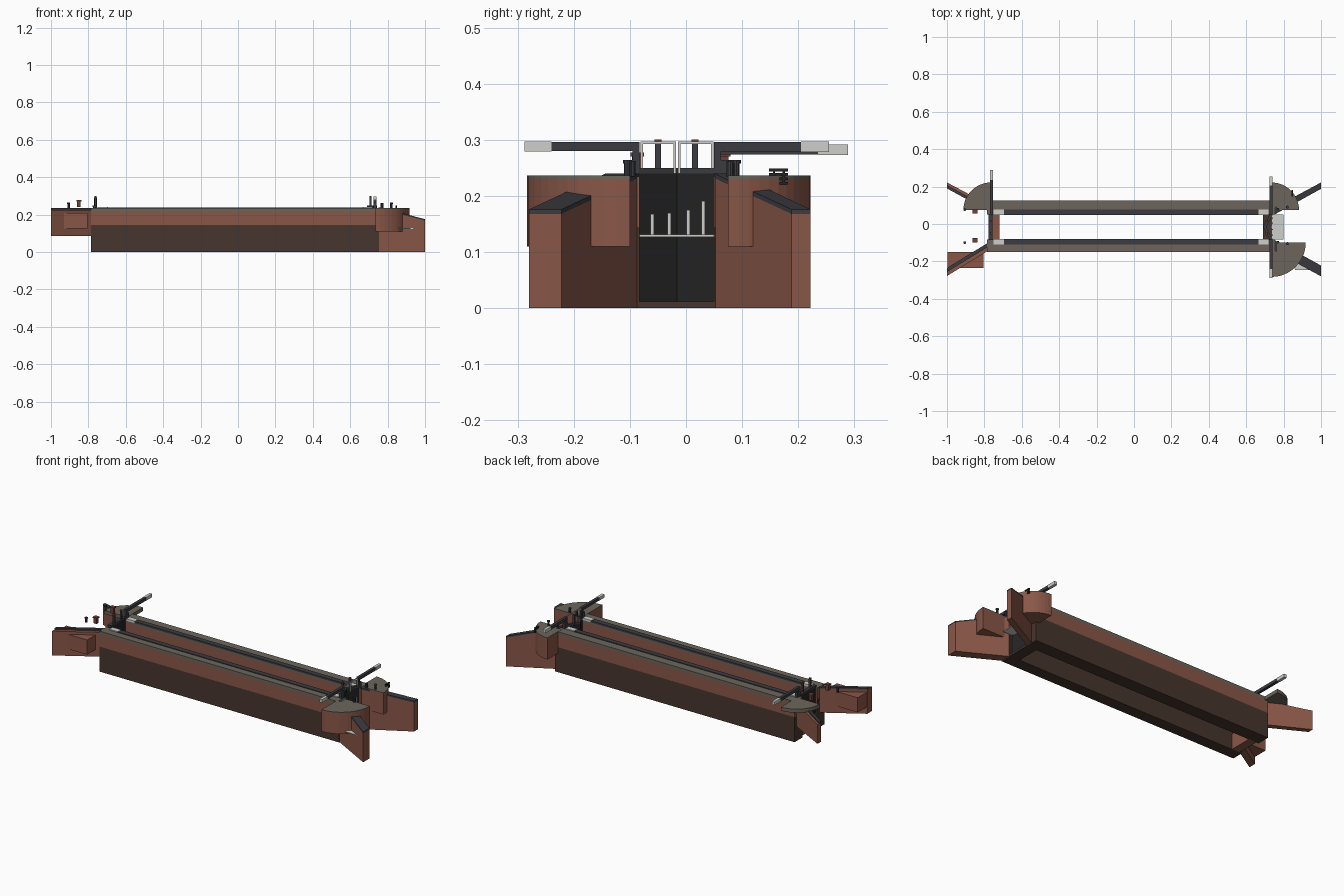
import bpy, bmesh, math
from mathutils import Vector

if "Cube" in bpy.data.objects:
    bpy.data.objects.remove(bpy.data.objects["Cube"], do_unlink=True)


def material(name, r, g, b):
    m = bpy.data.materials.new(name)
    m.use_nodes = True
    m.diffuse_color = (r, g, b, 1)
    node = next(n for n in m.node_tree.nodes if n.type == 'BSDF_PRINCIPLED')
    node.inputs["Base Color"].default_value = (r, g, b, 1)
    return m


BRICK = material("brick", 0.25, 0.095, 0.064)
DAMP = material("damp brick", 0.062, 0.036, 0.026)
PAVING = material("paving", 0.15, 0.13, 0.105)
COPING = material("dark coping", 0.045, 0.046, 0.053)
BLACK = material("black timber", 0.017, 0.017, 0.017)
WHITE = material("pale grey", 0.62, 0.62, 0.6)
RUST = material("rust red", 0.16, 0.05, 0.035)


def finish(name, bm, mat):
    bmesh.ops.recalc_face_normals(bm, faces=bm.faces)
    mesh = bpy.data.meshes.new(name)
    bm.to_mesh(mesh)
    bm.free()
    mesh.materials.append(mat)
    ob = bpy.data.objects.new(name, mesh)
    bpy.context.collection.objects.link(ob)
    return ob


def prism(name, outline, bottom, tops, mat):
    """Plan outline raised from bottom to one height, or one per corner."""
    if not isinstance(tops, (list, tuple)):
        tops = [tops] * len(outline)
    bottoms = bottom if isinstance(bottom, (list, tuple)) else [bottom] * len(outline)
    bm = bmesh.new()
    low = [bm.verts.new((x, y, z)) for (x, y), z in zip(outline, bottoms)]
    high = [bm.verts.new((x, y, z)) for (x, y), z in zip(outline, tops)]
    bm.faces.new(low)
    bm.faces.new(high)
    n = len(outline)
    for i in range(n):
        j = (i + 1) % n
        bm.faces.new((low[i], low[j], high[j], high[i]))
    return finish(name, bm, mat)


def box(name, x, y, z, mat):
    return prism(name, [(x[0], y[0]), (x[1], y[0]), (x[1], y[1]), (x[0], y[1])], z[0], z[1], mat)


def post(name, x, y, z, radius, mat, sides=10):
    ring = [(x + radius * math.cos(math.tau * i / sides),
             y + radius * math.sin(math.tau * i / sides)) for i in range(sides)]
    return prism(name, ring, z[0], z[1], mat)


def quadrant(name, cx, cy, radius, sx, sy, z, mat):
    arc = [(cx + sx * radius * math.cos(math.pi / 2 * i / 12),
            cy + sy * radius * math.sin(math.pi / 2 * i / 12)) for i in range(13)]
    return prism(name, [(cx, cy)] + arc, z[0], z[1], mat)


TOP = 0.235
MID = -0.016   # centre line of the chamber

# Chamber walls, with paving, coping and pale end stones
for side, inner, outer in (("front", -0.083, -0.15), ("back", 0.05, 0.125)):
    s = 1 if outer > 0 else -1
    span = sorted((inner, outer))
    length = (-0.785, 0.755)
    box(side + "_wall_base", length, span, (0, 0.145), DAMP)
    box(side + "_wall", length, span, (0.145, 0.217), BRICK)
    box(side + "_wall_paving", length, span, (0.217, TOP), PAVING)
    lip = sorted((inner - s * 0.003, inner + s * 0.027))
    box(side + "_coping", (-0.70, 0.67), lip, (0.229, 0.239), COPING)
    for end, x in (("left", (0.665, 0.72)), ("right", (-0.75, -0.695))):
        box(f"{side}_{end}_end_stone", x, lip, (0.229, 0.2405), WHITE)

# Lower wing walls, falling towards their outer ends
for side, a, b, c, d in (("front", -0.085, -0.143, -0.222, -0.28),
                         ("back", 0.05, 0.088, 0.188, 0.222)):
    plan = [(0.75, a), (1.0, c), (1.0, d), (0.75, b)]
    tops = [0.232, 0.168, 0.168, 0.232]
    prism(side + "_lower_wing", plan, 0, tops, BRICK)
    prism(side + "_lower_wing_coping", plan, tops, [z + 0.008 for z in tops], COPING)

# Upper wing walls, founded higher up
for side, a, b, c, d, end in (("front", -0.10, -0.143, -0.235, -0.278, 0.226),
                              ("back", 0.07, 0.105, 0.19, 0.222, 0.195)):
    plan = [(-0.78, a), (-1.0, c), (-1.0, d), (-0.78, b)]
    tops = [0.226, end, end, 0.226]
    prism(side + "_upper_wing", plan, 0.085, tops, BRICK)
    middle = (a + b) / 2 - a
    cap = [(-0.78, a), (-1.0, c), (-1.0, c + middle), (-0.78, a + middle)]
    prism(side + "_upper_wing_coping", cap, tops, [z + 0.009 for z in tops], COPING)
box("buttress_block", (-0.998, -0.805), (-0.235, -0.15), (0.125, 0.21), BRICK)

# Quadrant platforms swept by the balance beams
for name, cx, cy, r, sx, sy, base in (("front_lower", 0.735, -0.10, 0.183, 1, -1, 0.11),
                                      ("back_lower", 0.735, 0.075, 0.147, 1, 1, 0.11),
                                      ("back_upper", -0.765, 0.075, 0.147, -1, 1, 0.215)):
    quadrant(name + "_quadrant", cx, cy, r, sx, sy, (base, 0.23), BRICK if base < 0.2 else PAVING)
    quadrant(name + "_quadrant_paving", cx, cy, r, sx, sy, (0.23, 0.236), PAVING)

# Lower mitre gate: two leaves meeting in a V, with sill and top rail
box("lower_sill", (0.69, 0.755), (-0.085, 0.052), (0, 0.012), DAMP)
for side, y in (("front", -0.084), ("back", 0.052)):
    leaf = [(0.69, MID), (0.725, y), (0.742, y), (0.707, MID)]
    prism(side + "_lower_leaf", leaf, 0.012, 0.24, BLACK)
    prism(side + "_lower_leaf_cap", leaf, 0.24, 0.25, COPING)

# Upper gate above its breast wall
box("breast_wall", (-0.77, -0.72), (-0.085, 0.052), (0, 0.09), BRICK)
box("upper_leaf", (-0.775, -0.758), (-0.086, 0.053), (0.09, 0.24), BLACK)
box("upper_leaf_cap", (-0.777, -0.756), (-0.086, 0.053), (0.24, 0.249), COPING)


# Balance beams with pale tips and upright heel posts
def balance_beam(name, x, start, joint, tip, z):
    width = (x - 0.008, x + 0.008)
    box(name + "_beam", width, sorted((start, joint)), z, COPING)
    box(name + "_beam_tip", (x - 0.0085, x + 0.0085), sorted((joint, tip)),
        (z[0] - 0.001, z[1] + 0.001), WHITE)
    s = 1 if tip > 0 else -1
    box(name + "_heel_post", width, sorted((start, start + s * 0.012)), (TOP, z[1]), COPING)
    box(name + "_heel_bracket", width, sorted((start + s * 0.012, start + s * 0.026)),
        (TOP, 0.264), COPING)


balance_beam("front_lower", 0.733, -0.083, -0.24, -0.288, (0.28, 0.296))
balance_beam("back_lower", 0.733, 0.05, 0.205, 0.255, (0.279, 0.296))
balance_beam("back_upper", -0.762, 0.05, 0.235, 0.289, (0.274, 0.291))

# Handrail and paddle gear on the lower gate
for i, y in enumerate((-0.079, -0.02, -0.012, 0.047)):
    box(f"rail_post_{i}", (0.733, 0.737), (y - 0.002, y + 0.002), (0.24, 0.297), WHITE)
for side, y in (("front", (-0.079, -0.02)), ("back", (-0.012, 0.047))):
    box(side + "_handrail", (0.733, 0.737), y, (0.293, 0.297), WHITE)
for gate, x in (("lower", 0.708), ("upper", -0.762)):
    for side, y in (("front", -0.05), ("back", 0.016)):
        box(f"{gate}_{side}_paddle_post", (x - 0.005, x + 0.005), (y - 0.005, y + 0.005),
            (0.24, 0.297), COPING)
        box(f"{gate}_{side}_paddle_cap", (x - 0.006, x + 0.006), (y - 0.006, y + 0.006),
            (0.297, 0.301), RUST)

# Landing platform below the lower gate, with its stanchions
box("landing", (0.733, 0.80), (-0.083, 0.05), (0.127, 0.131), WHITE)
for i, (y, z) in enumerate(((-0.06, 0.168), (-0.03, 0.17), (0.004, 0.175), (0.031, 0.191))):
    box(f"stanchion_{i}", (0.738, 0.744), (y - 0.003, y + 0.003), (0.131, z), WHITE)
prism("side_landing", [(0.85, -0.17), (0.94, -0.245), (0.86, -0.245)], 0.124, 0.128, WHITE)

# Bollards and winding posts
for i, (x, y) in enumerate(((-0.905, 0.077), (-0.905, -0.10), (0.82, 0.09), (0.82, -0.105))):
    post(f"bollard_{i}", x, y, (TOP, 0.258), 0.006, COPING)
    post(f"bollard_head_{i}", x, y, (0.258, 0.264), 0.008, COPING)
for side, y in (("front", -0.087), ("back", 0.067)):
    box(side + "_winding_post", (-0.86, -0.842), (y - 0.009, y + 0.009), (0.24, 0.27), RUST)
    box(side + "_winding_cap", (-0.864, -0.838), (y - 0.012, y + 0.012), (0.27, 0.277), RUST)
    post(side + "_mooring_post", 0.77, y + (0.012 if y > 0 else -0.01), (TOP, 0.262), 0.007, COPING)

# Slatted panel on the back quadrant
for i in range(4):
    z = 0.22 + i * 0.008
    box(f"panel_slat_{i}", (0.842, 0.85), (0.148, 0.182), (z, z + 0.005), BLACK)
for i, y in enumerate((0.155, 0.172)):
    box(f"panel_upright_{i}", (0.842, 0.85), (y, y + 0.004), (0.22, 0.249), BLACK)
